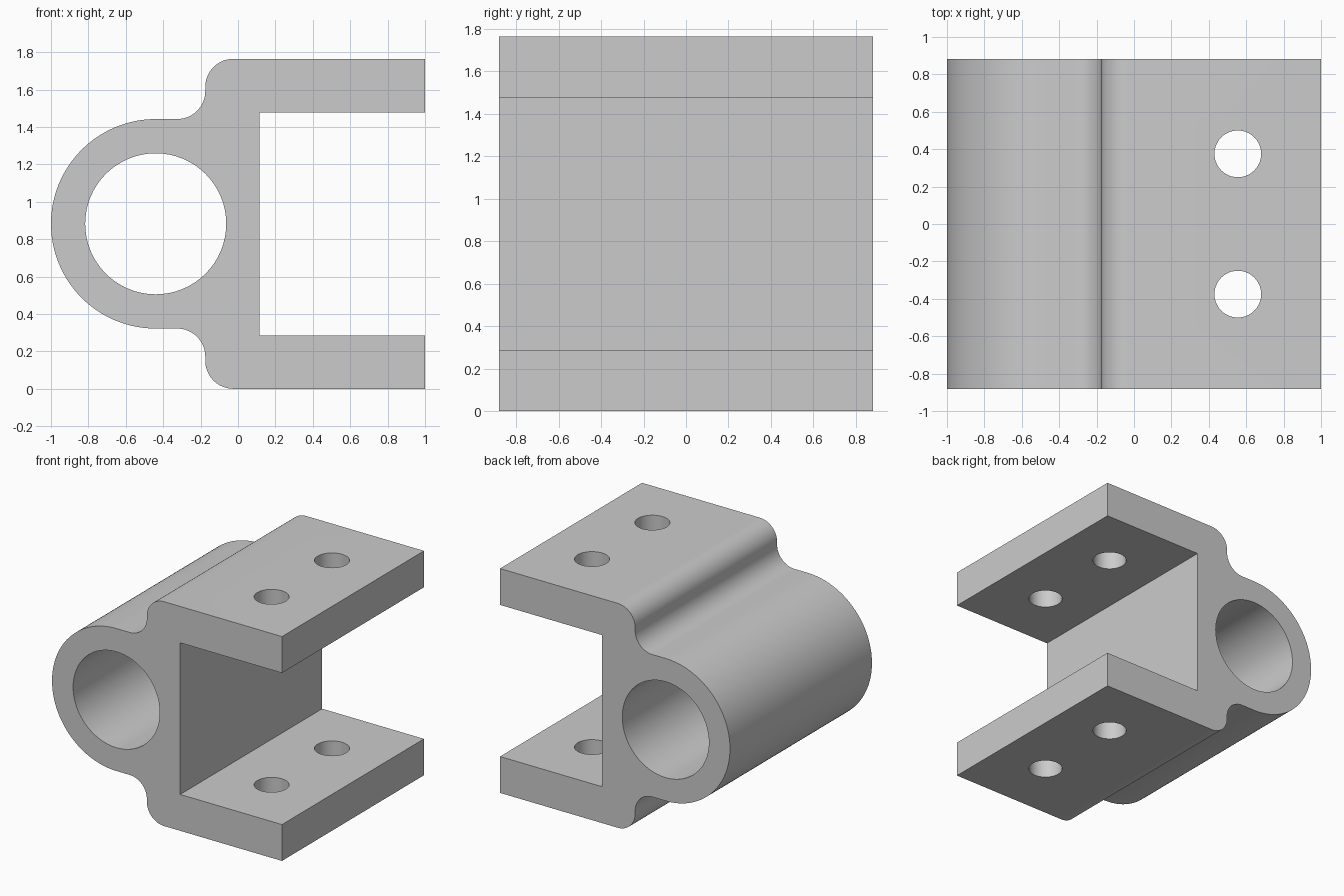
import bpy, bmesh
from math import cos, sin, pi, radians
from mathutils import Matrix, Vector

if "Cube" in bpy.data.objects:
    bpy.data.objects.remove(bpy.data.objects["Cube"], do_unlink=True)

HALF = 0.882          # half the depth, and also the mid height
TUBE_X, TUBE_R, BORE_R = -0.44, 0.56, 0.377
FILLET = 0.15
STEP_X = -0.175       # rear face of the clevis body
SLOT_X, SLOT_H = 0.115, 0.596

grey = bpy.data.materials.new("plain grey")
grey.use_nodes = True
colour = (0.6, 0.6, 0.6, 1)
grey.diffuse_color = colour
grey.node_tree.nodes["Principled BSDF"].inputs["Base Color"].default_value = colour


def arc(cx, cz, r, start, end, steps):
    angles = [radians(start + (end - start) * i / steps) for i in range(steps + 1)]
    return [(cx + r * cos(a), cz + r * sin(a)) for a in angles]


def make_object(name, bm):
    bmesh.ops.recalc_face_normals(bm, faces=bm.faces)
    mesh = bpy.data.meshes.new(name)
    bm.to_mesh(mesh)
    bm.free()
    mesh.materials.append(grey)
    obj = bpy.data.objects.new(name, mesh)
    bpy.context.collection.objects.link(obj)
    return obj


# Upper half of the side profile, from the slot round to the tube's far side
upper = [(SLOT_X, SLOT_H), (1, SLOT_H), (1, HALF)]
upper += arc(STEP_X + FILLET, HALF - FILLET, FILLET, 90, 180, 16)
upper += arc(STEP_X - FILLET, TUBE_R + FILLET, FILLET, 0, -90, 16)
upper += arc(TUBE_X, 0, TUBE_R, 90, 180, 32)
lower = [(x, -z) for x, z in reversed(upper[:-1])]

# Bracket body, extruded along its depth
bm = bmesh.new()
face = bm.faces.new([bm.verts.new((x, -HALF, z + HALF)) for x, z in upper + lower])
out = bmesh.ops.extrude_face_region(bm, geom=[face], use_keep_orig=True)
moved = [v for v in out["geom"] if isinstance(v, bmesh.types.BMVert)]
bmesh.ops.translate(bm, verts=moved, vec=Vector((0, 2 * HALF, 0)))
bracket = make_object("clevis_bracket", bm)


# Tube bore and bolt holes
def cut(name, radius, segments, matrix):
    tool = bmesh.new()
    bmesh.ops.create_cone(tool, cap_ends=True, segments=segments, radius1=radius,
                          radius2=radius, depth=3, matrix=matrix)
    cutter = make_object(name, tool)
    cutter.hide_render = True
    mod = bracket.modifiers.new(name, 'BOOLEAN')
    mod.operation = 'DIFFERENCE'
    mod.solver = 'EXACT'
    mod.object = cutter
    bpy.ops.object.modifier_apply(modifier=name)
    bpy.data.objects.remove(cutter, do_unlink=True)


bpy.ops.object.select_all(action='DESELECT')
bpy.context.view_layer.objects.active = bracket
bracket.select_set(True)
cut("tube_bore", BORE_R, 64,
    Matrix.Translation((TUBE_X, 0, HALF)) @ Matrix.Rotation(pi / 2, 4, 'X'))
for y in (-0.375, 0.375):
    cut("bolt_hole", 0.125, 40, Matrix.Translation((0.555, y, HALF)))

bpy.ops.object.shade_smooth_by_angle(angle=radians(30))
